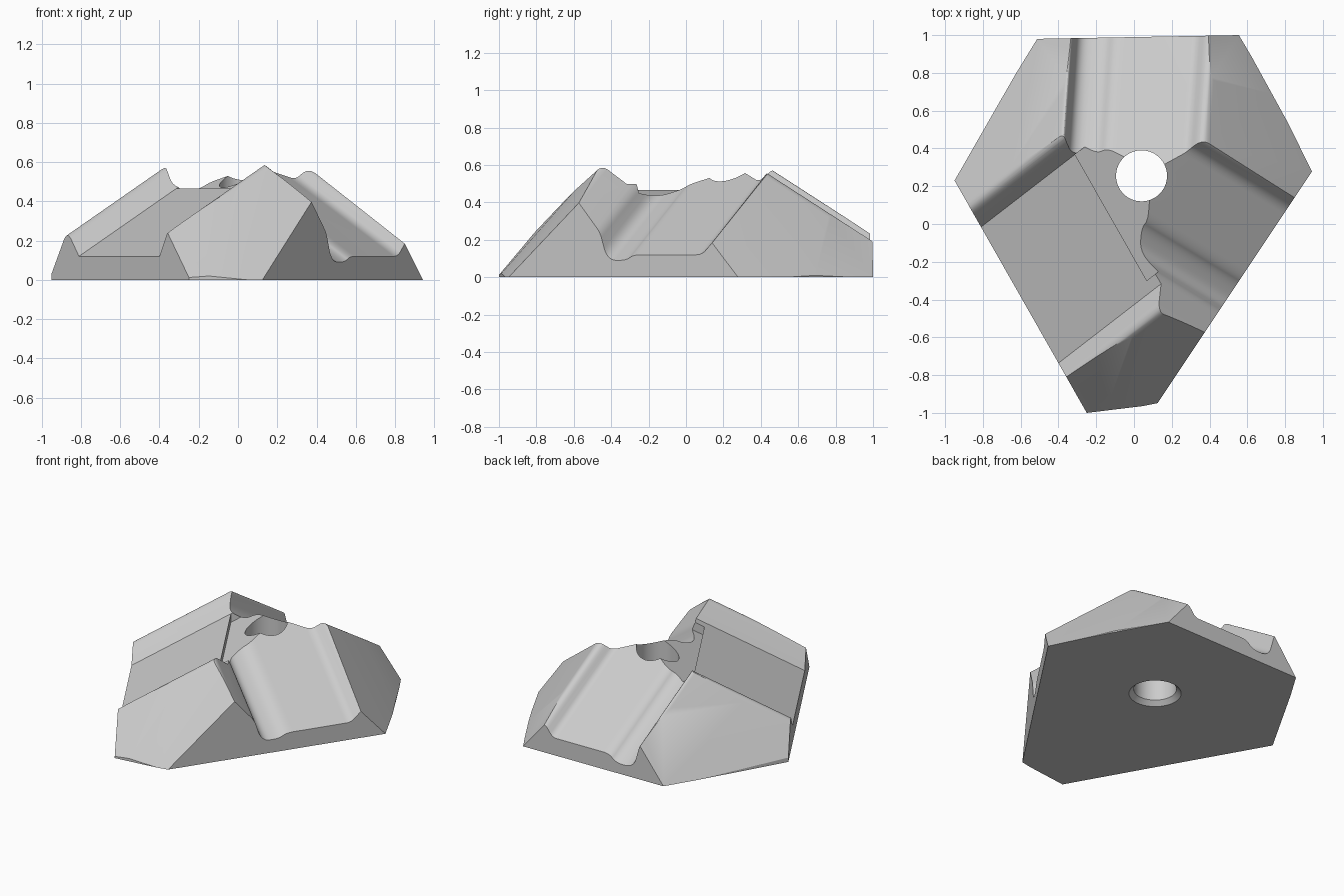
import bpy, bmesh, math
from mathutils import Vector

cube = bpy.data.objects.get("Cube")
if cube:
    bpy.data.objects.remove(cube)

grey = bpy.data.materials.new("light_grey")
grey.use_nodes = True
grey.diffuse_color = (0.6, 0.6, 0.6, 1)
grey.node_tree.nodes["Principled BSDF"].inputs["Base Color"].default_value = grey.diffuse_color


def loft(name, rings):
    """Closed solid through rings with equal point counts."""
    bm = bmesh.new()
    loops = [[bm.verts.new(p) for p in ring] for ring in rings]
    n = len(loops[0])
    for a, b in zip(loops, loops[1:]):
        for i in range(n):
            j = (i + 1) % n
            bm.faces.new((a[i], a[j], b[j], b[i]))
    bm.faces.new(loops[0])
    bm.faces.new(loops[-1])
    bmesh.ops.recalc_face_normals(bm, faces=bm.faces)
    mesh = bpy.data.meshes.new(name)
    bm.to_mesh(mesh)
    bm.free()
    obj = bpy.data.objects.new(name, mesh)
    bpy.context.collection.objects.link(obj)
    mesh.materials.append(grey)
    return obj


def rounded(corners, steps=7):
    """Round each (position, height, cut) corner of an open profile."""
    pts = [Vector(c[:2]) for c in corners]
    out = [pts[0]]
    for i in range(1, len(pts) - 1):
        p, cut = pts[i], corners[i][2]
        if not cut:
            out.append(p)
            continue
        ends = []
        for q in (pts[i - 1], pts[i + 1]):
            d = q - p
            ends.append(p + d.normalized() * min(cut, d.length * 0.48))
        for k in range(steps + 1):
            t = k / steps
            out.append(ends[0] * (1 - t) ** 2 + p * 2 * t * (1 - t) + ends[1] * t * t)
    return out + [pts[-1]]


def sweep(name, e0, e1, axis, profile, path, start, end):
    """Place a profile upright on one base edge and sweep it up the slope."""
    e0, e1, path = Vector(e0), Vector(e1), Vector(path)
    ring = []
    for v, z in profile:
        xy = e0.lerp(e1, 0) + (e1 - e0) * ((v - e0[axis]) / (e1[axis] - e0[axis]))
        ring.append(Vector((xy.x, xy.y, z)))
    return loft(name, [[p + path * k for p in ring] for k in (start, end)])


def combine(target, tool, operation):
    mod = target.modifiers.new(operation.title(), "BOOLEAN")
    mod.operation = operation
    mod.solver = "EXACT"
    mod.object = tool
    bpy.context.view_layer.objects.active = target
    bpy.ops.object.modifier_apply(modifier=mod.name)
    bpy.data.objects.remove(tool)


# Six-sided base block
outline = [(-0.52, 0.98), (0.56, 1.0), (0.95, 0.29),
           (0.12, -0.955), (-0.25, -1.0), (-0.95, 0.23)]
body = loft("channel_block", [[(x, y, z) for x, y in outline] for z in (0, 0.9)])

# Three sloping channels, each between two rounded ridges
back = (outline[1], outline[0], 0,
        [(0.56, 0.03), (0.40, 0.215, 0.06), (0.33, 0.12, 0.03), (-0.10, 0.12, 0.05),
         (-0.15, 0.07, 0.05), (-0.285, 0.07, 0.07), (-0.335, 0.25, 0.035), (-0.52, 0.03)],
        (-0.07, -1, 0.645))
left = (outline[2], outline[3], 1,
        [(0.29, 0.03), (0.165, 0.215, 0.05), (0.085, 0.12, 0.03), (-0.28, 0.12, 0.04),
         (-0.32, 0.09, 0.04), (-0.42, 0.09, 0.07), (-0.46, 0.24, 0.03),
         (-0.60, 0.435, 0.05), (-0.955, 0.04)],
        (-0.857, 0.514, 0.65))
right = (outline[5], outline[4], 0,
         [(-0.95, 0.03), (-0.87, 0.25, 0.05), (-0.81, 0.12, 0), (-0.40, 0.12, 0),
          (-0.35, 0.27, 0.05), (-0.25, 0.03)],
         (0.79, 0.61, 0.55))

for e0, e1, axis, corners, path in (back, left, right):
    line = rounded(corners)
    # Run the outer slopes far past the base, then close underneath
    first = line[0] + (Vector(corners[0][:2]) - Vector(corners[1][:2])) * 12
    last = line[-1] + (Vector(corners[-1][:2]) - Vector(corners[-2][:2])) * 12
    line = [(first.x, -9), first] + line[1:-1] + [last, (last.x, -9)]
    combine(body, sweep("slope", e0, e1, axis, line, path, -0.5, 2.6), "INTERSECT")

# Shallow step at the top of the plain channel
step = [(-0.81, 0.06), (-0.43, 0.06), (-0.43, 0.6), (-0.81, 0.6)]
combine(body, sweep("step", right[0], right[1], 0, step, right[4], 0.63, 1.15), "DIFFERENCE")

# Screw hole, chamfered underneath
def circle(radius, z, sides=64):
    return [(0.04 + radius * math.cos(math.tau * i / sides),
             0.255 + radius * math.sin(math.tau * i / sides), z) for i in range(sides)]

hole = loft("hole", [circle(0.185, -0.02), circle(0.135, 0.03), circle(0.135, 1)])
combine(body, hole, "DIFFERENCE")

bpy.ops.object.select_all(action="DESELECT")
body.select_set(True)
bpy.context.view_layer.objects.active = body
bpy.ops.object.shade_smooth_by_angle(angle=math.radians(25))
